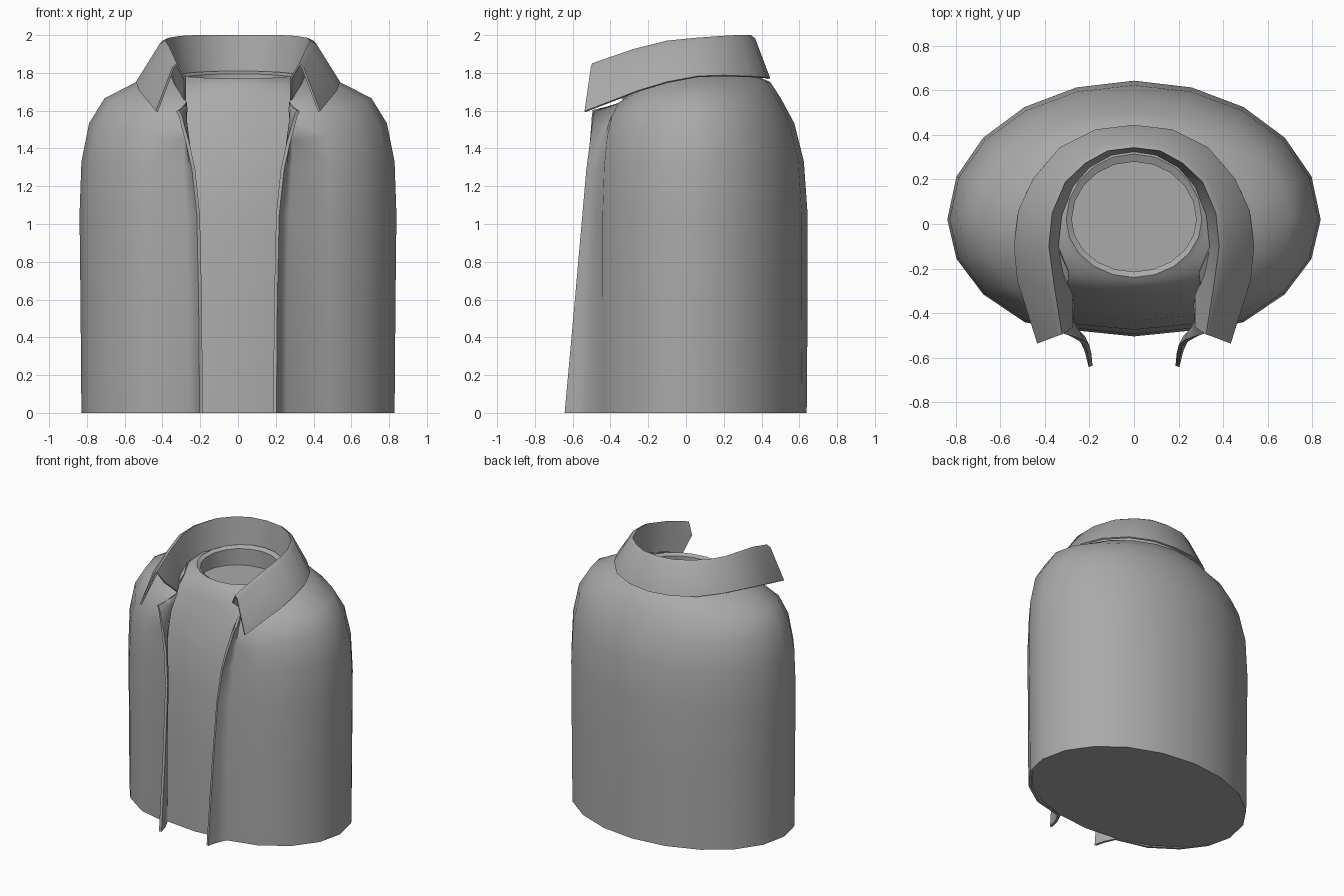
import bpy
import bmesh
from math import sin, cos, radians

default_cube = bpy.data.objects.get("Cube")
if default_cube:
    bpy.data.objects.remove(default_cube, do_unlink=True)

CENTRE_Y = 0.02
STEP = radians(18)

# One plain grey cloth colour
cloth = bpy.data.materials.new("grey_cloth")
cloth.use_nodes = True
grey = (0.4, 0.4, 0.4, 1)
cloth.diffuse_color = grey
cloth.node_tree.nodes["Principled BSDF"].inputs["Base Color"].default_value = grey


def oval_point(step, half_width, back, front, z, lean=0):
    """Point on an oval ring, counted in steps from the back centre."""
    c = cos(step * STEP)
    reach = back - CENTRE_Y if c > 0 else CENTRE_Y - front
    return (half_width * sin(step * STEP), CENTRE_Y + c * reach, z + lean * c)


def blend(first, second, flat, height):
    """Rows of points between two rows, with separate plan and height factors."""
    return [tuple(a + (b - a) * f for a, b, f in zip(p, q, (flat, flat, height)))
            for p, q in zip(first, second)]


def loft(name, rows, closed=False, mirrored=False, thickness=0, angle=40):
    """Skin a list of point rows into one smooth object."""
    bm = bmesh.new()
    rings = [[bm.verts.new(p) for p in row] for row in rows]
    for low, high in zip(rings, rings[1:]):
        count = len(low)
        for i in range(count if closed else count - 1):
            j = (i + 1) % count
            bm.faces.new((low[i], low[j], high[j], high[i]))
    if closed:
        bm.faces.new(rings[0])
        bm.faces.new(rings[-1])
    bmesh.ops.recalc_face_normals(bm, faces=bm.faces)
    mesh = bpy.data.meshes.new(name)
    bm.to_mesh(mesh)
    bm.free()
    mesh.materials.append(cloth)
    obj = bpy.data.objects.new(name, mesh)
    bpy.context.collection.objects.link(obj)
    bpy.ops.object.select_all(action="DESELECT")
    bpy.context.view_layer.objects.active = obj
    obj.select_set(True)
    if mirrored:
        mirror = obj.modifiers.new("mirror", "MIRROR")
        mirror.use_clip = True
        bpy.ops.object.modifier_apply(modifier=mirror.name)
    if thickness:
        solid = obj.modifiers.new("thickness", "SOLIDIFY")
        solid.thickness = thickness
        solid.offset = 0
        bpy.ops.object.modifier_apply(modifier=solid.name)
    bpy.ops.object.shade_smooth_by_angle(angle=radians(angle))
    return obj


# Inner body: oval rings up to the leaning neck rim, then down into a recess
# (half width, back, front, height, lean to the back)
body_profile = [
    (.815, .625, -.505, 0), (.815, .625, -.495, .6), (.815, .625, -.475, 1.05),
    (.79, .59, -.435, 1.33), (.74, .53, -.375, 1.53), (.62, .46, -.32, 1.66),
    (.46, .40, -.285, 1.735), (.33, .33, -.255, 1.775, .015),
    (.305, .315, -.24, 1.79, .02), (.28, .28, -.215, 1.775, .02),
    (.28, .28, -.215, 1.67),
]
loft("inner_body", [[oval_point(i, *p) for i in range(20)] for p in body_profile],
     closed=True)

# Jacket: half shell from the back centre to the outturned front edge
# (half width, back, front, height), (crease x, y), (edge x, y)
jacket_profile = [
    ((.82, .63, -.54, 0), (.25, -.49), (.195, -.64)),
    ((.825, .635, -.54, .6), (.255, -.485), (.2, -.585)),
    ((.83, .635, -.54, 1.05), (.265, -.47), (.21, -.545)),
    ((.82, .615, -.53, 1.33), (.28, -.45), (.235, -.525)),
    ((.78, .565, -.51, 1.53), (.28, -.425), (.265, -.51)),
    ((.70, .495, -.48, 1.66), (.28, -.4), (.29, -.5)),
    ((.53, .44, -.44, 1.745), (.275, -.37), (.305, -.495)),
    ((.36, .34, -.38, 1.79), (.27, -.335), (.32, -.49)),
]
SHOULDER = 1.2
TOP = 1.79
# Neckline height drops towards the front
neckline = [TOP] * 6 + [1.77, 1.73, 1.67, 1.64, 1.62, 1.6]


def jacket_row(oval, crease, edge):
    points = [oval_point(i, *oval) for i in range(9)]
    x, y, z = points[-1]
    points[-1] = (max(x, crease[0] + .03), y, z)
    middle = [crease[k] * .5 + edge[k] * .5 for k in range(2)]
    middle[0] -= .008
    points += [(*flat, oval[3]) for flat in (crease, middle, edge)]
    row = []
    for (x, y, z), top in zip(points, neckline):
        if z > SHOULDER:
            z = SHOULDER + (z - SHOULDER) * (top - SHOULDER) / (TOP - SHOULDER)
        row.append((x, y, z))
    return row


loft("jacket_shell", [jacket_row(*p) for p in jacket_profile],
     mirrored=True, thickness=.018, angle=60)

# Collar: inner stand, fold line and outer fall, from back centre to the front tip
stand = [(0, .33, TOP), (.1, .315, TOP), (.2, .26, TOP), (.28, .17, TOP),
         (.33, .04, TOP), (.345, -.1, 1.77), (.325, -.22, 1.73), (.28, -.32, 1.65)]
fold = [(0, .345, 1.995), (.12, .33, 1.995), (.22, .275, 1.995), (.31, .19, 1.99),
        (.37, .05, 1.98), (.385, -.1, 1.965), (.36, -.28, 1.92), (.325, -.495, 1.845)]
fall = [(0, .44, 1.77), (.17, .42, 1.775), (.33, .34, 1.78), (.45, .2, 1.785),
        (.515, .06, 1.78), (.535, -.1, 1.75), (.52, -.25, 1.705), (.43, -.535, 1.595)]
inner_roll = blend(stand, fold, .7, .6)
inner_roll[-1] = (.28, -.465, 1.77)
outer_roll = blend(fold, fall, .17, .07)
loft("collar", [stand, inner_roll, fold, outer_roll, fall],
     mirrored=True, thickness=.012, angle=75)
